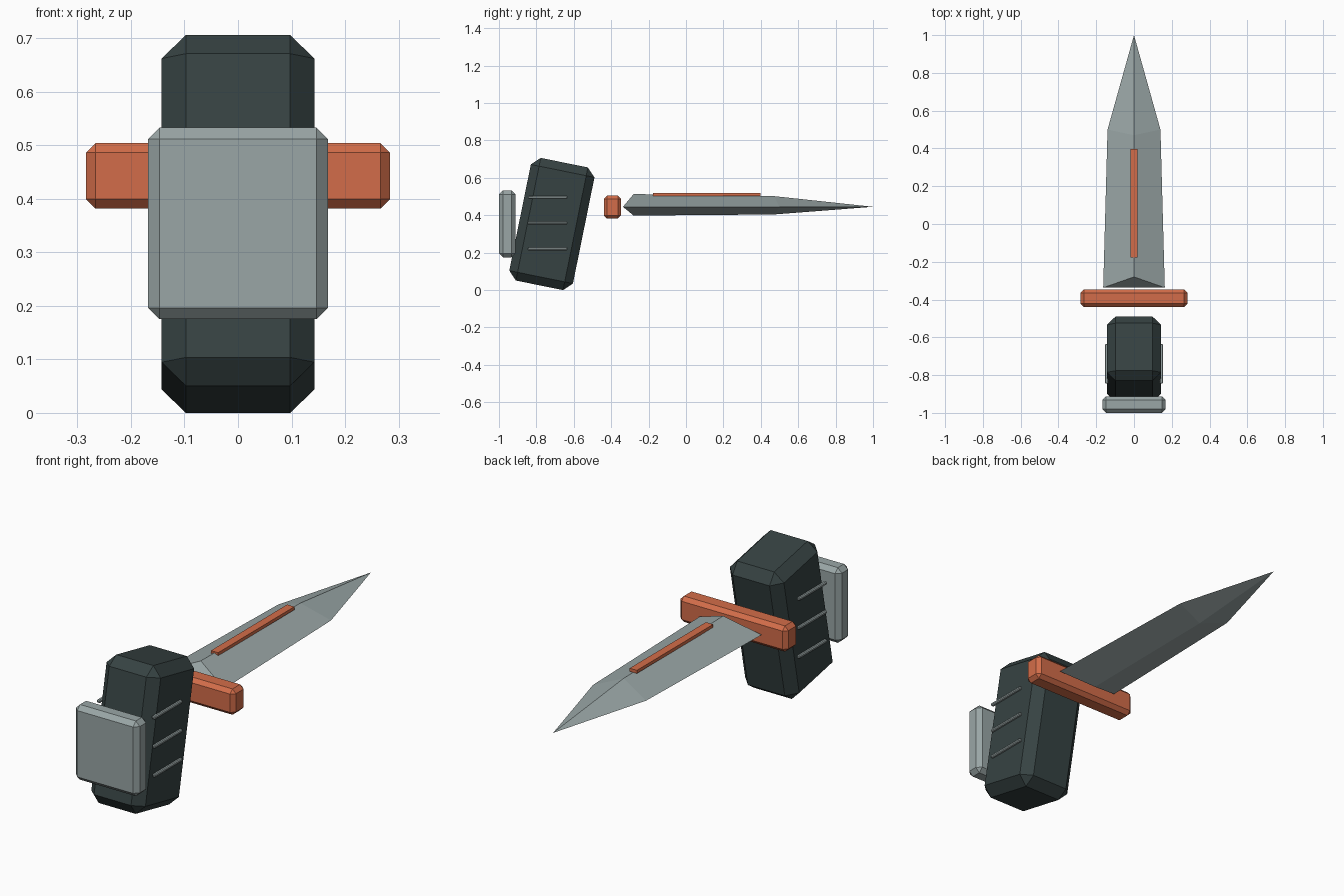
import bpy
import bmesh
from mathutils import Vector

default_cube = bpy.data.objects.get("Cube")
if default_cube:
    bpy.data.objects.remove(default_cube, do_unlink=True)


def make_material(name, colour):
    mat = bpy.data.materials.new(name)
    mat.use_nodes = True
    mat.diffuse_color = (*colour, 1)
    for node in mat.node_tree.nodes:
        if node.type == 'BSDF_PRINCIPLED':
            node.inputs["Base Color"].default_value = (*colour, 1)
    return mat


steel = make_material("grey steel", (0.32, 0.38, 0.38))
rubber = make_material("dark rubber", (0.037, 0.055, 0.055))
copper = make_material("orange copper", (0.65, 0.152, 0.067))


def add_object(name, bm, mat):
    bmesh.ops.recalc_face_normals(bm, faces=bm.faces)
    mesh = bpy.data.meshes.new(name)
    bm.to_mesh(mesh)
    bm.free()
    mesh.materials.append(mat)
    obj = bpy.data.objects.new(name, mesh)
    bpy.context.collection.objects.link(obj)
    return obj


def box(name, centre, size, mat, bevel=0, tilt=0):
    """Chamfered box, tilted about the x axis."""
    bm = bmesh.new()
    bmesh.ops.create_cube(bm, size=1)
    bmesh.ops.scale(bm, vec=Vector(size), verts=bm.verts)
    obj = add_object(name, bm, mat)
    obj.location = centre
    obj.rotation_euler.x = tilt
    if bevel:
        mod = obj.modifiers.new("chamfer", 'BEVEL')
        mod.width = bevel
        mod.segments = 1
    return obj


# Handle: leaning grip, rear plate and cross guard
box("grip", (0, -0.717, 0.353), (0.285, 0.347, 0.669), rubber, 0.045, -0.2)
box("rear_plate", (0, -0.956, 0.354), (0.336, 0.088, 0.358), steel, 0.021)
box("cross_guard", (0, -0.393, 0.443), (0.568, 0.093, 0.123), copper, 0.018)

# Raised grip ribs on both sides
for side, x in (("left", 0.145), ("right", -0.145)):
    for i in range(3):
        box(f"{side}_grip_rib_{i + 1}", (x, -0.74, 0.22 + i * 0.138),
            (0.018, 0.21, 0.015), steel, 0.004)

# Blade: diamond sections running to a point
EDGE_Z = 0.445


def blade_section(bm, half_width, edge_y, ridge_y, top, bottom):
    return [bm.verts.new(p) for p in (
        (half_width, edge_y, EDGE_Z), (0, ridge_y, top),
        (-half_width, edge_y, EDGE_Z), (0, ridge_y, bottom))]


bm = bmesh.new()
base = blade_section(bm, 0.163, -0.337, -0.28, 0.513, 0.398)
shoulder = blade_section(bm, 0.14, 0.5, 0.47, 0.502, 0.404)
tip = bm.verts.new((0, 1, EDGE_Z))
for i in range(4):
    j = (i + 1) % 4
    bm.faces.new((base[i], base[j], shoulder[j], shoulder[i]))
    bm.faces.new((shoulder[i], shoulder[j], tip))
bm.faces.new((base[0], base[1], base[2]))
bm.faces.new((base[2], base[3], base[0]))
add_object("blade", bm, steel)

# Inlay strip along the upper ridge
box("blade_strip", (0, 0.11, 0.51), (0.038, 0.574, 0.015), copper)
